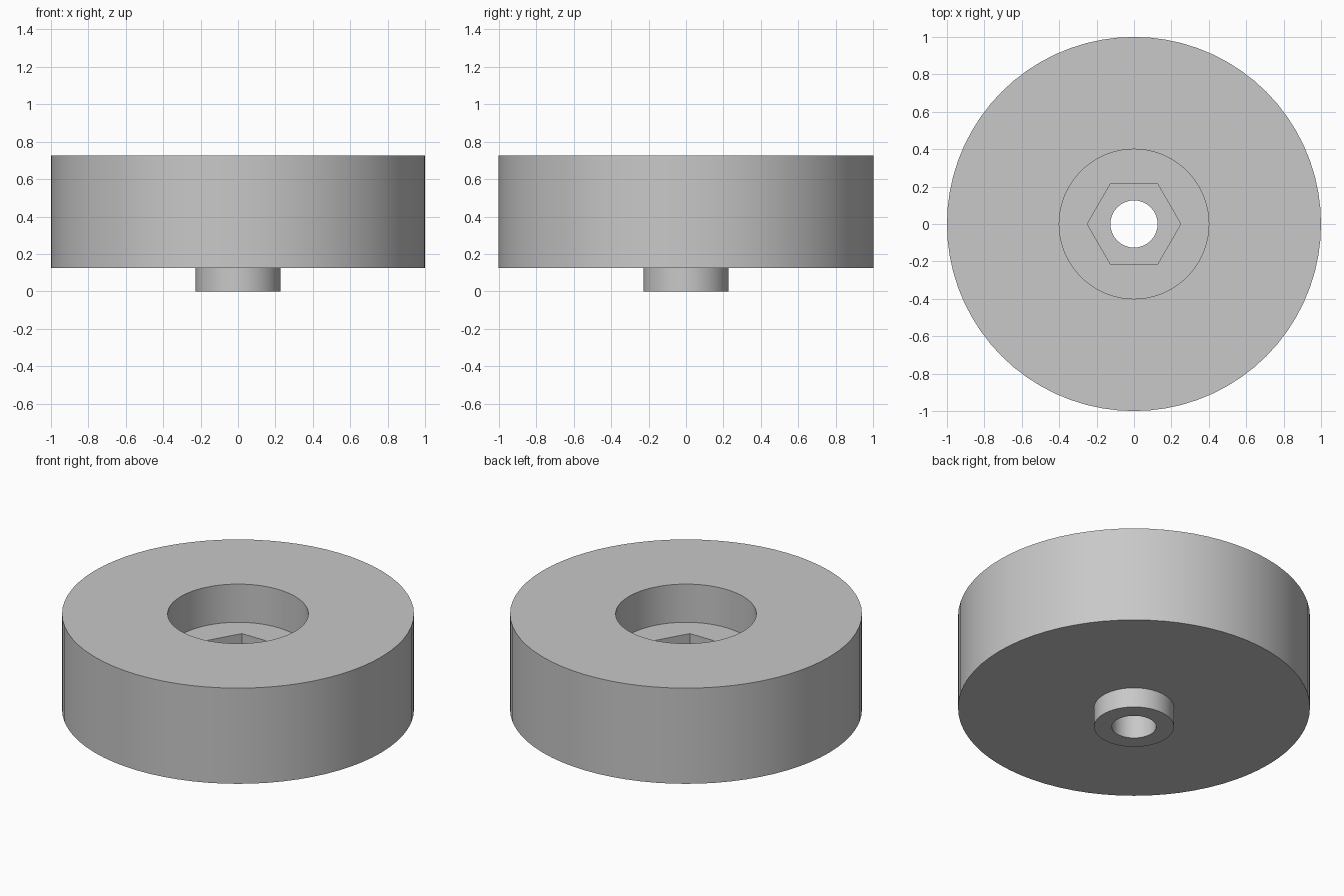
import bpy, bmesh
from math import cos, sin, pi, radians

cube = bpy.data.objects.get("Cube")
if cube:
    bpy.data.objects.remove(cube, do_unlink=True)

SEGMENTS = 72  # a multiple of six, so the hexagon corners are exact

grey = bpy.data.materials.new("light_grey")
grey.use_nodes = True
COLOUR = (0.58, 0.58, 0.58, 1)
grey.diffuse_color = COLOUR
grey.node_tree.nodes["Principled BSDF"].inputs["Base Color"].default_value = COLOUR


def ring(bm, radius, z, hexagonal=False):
    """One loop of vertices, round or following a hexagon."""
    verts = []
    for i in range(SEGMENTS):
        a = 2 * pi * i / SEGMENTS
        r = radius
        if hexagonal:
            r *= cos(pi / 6) / cos(a % (pi / 3) - pi / 6)
        verts.append(bm.verts.new((r * cos(a), r * sin(a), z)))
    return verts


# Heights of the steps
hub_top, wheel_top = 0.125, 0.725
recess_floor, nut_floor = 0.485, 0.285
hub_r, wheel_r, recess_r, nut_r, bore_r = 0.227, 1.0, 0.4, 0.25, 0.126

# Closed section: up the outside, then down through recess, nut pocket and bore
section = [
    (hub_r, 0), (hub_r, hub_top),
    (wheel_r, hub_top), (wheel_r, wheel_top),
    (recess_r, wheel_top), (recess_r, recess_floor),
    (nut_r, recess_floor, True), (nut_r, nut_floor, True),
    (bore_r, nut_floor), (bore_r, 0),
]

bm = bmesh.new()
rings = [ring(bm, *step) for step in section]
for lower, upper in zip(rings, rings[1:] + rings[:1]):
    for i in range(SEGMENTS):
        j = (i + 1) % SEGMENTS
        bm.faces.new((lower[i], lower[j], upper[j], upper[i]))
bmesh.ops.recalc_face_normals(bm, faces=bm.faces)

mesh = bpy.data.meshes.new("wheel_with_hub")
bm.to_mesh(mesh)
bm.free()
mesh.materials.append(grey)
wheel = bpy.data.objects.new("wheel_with_hub", mesh)
bpy.context.collection.objects.link(wheel)

# Smooth round walls, crisp edges
bpy.ops.object.select_all(action="DESELECT")
wheel.select_set(True)
bpy.context.view_layer.objects.active = wheel
bpy.ops.object.shade_smooth_by_angle(angle=radians(30))
